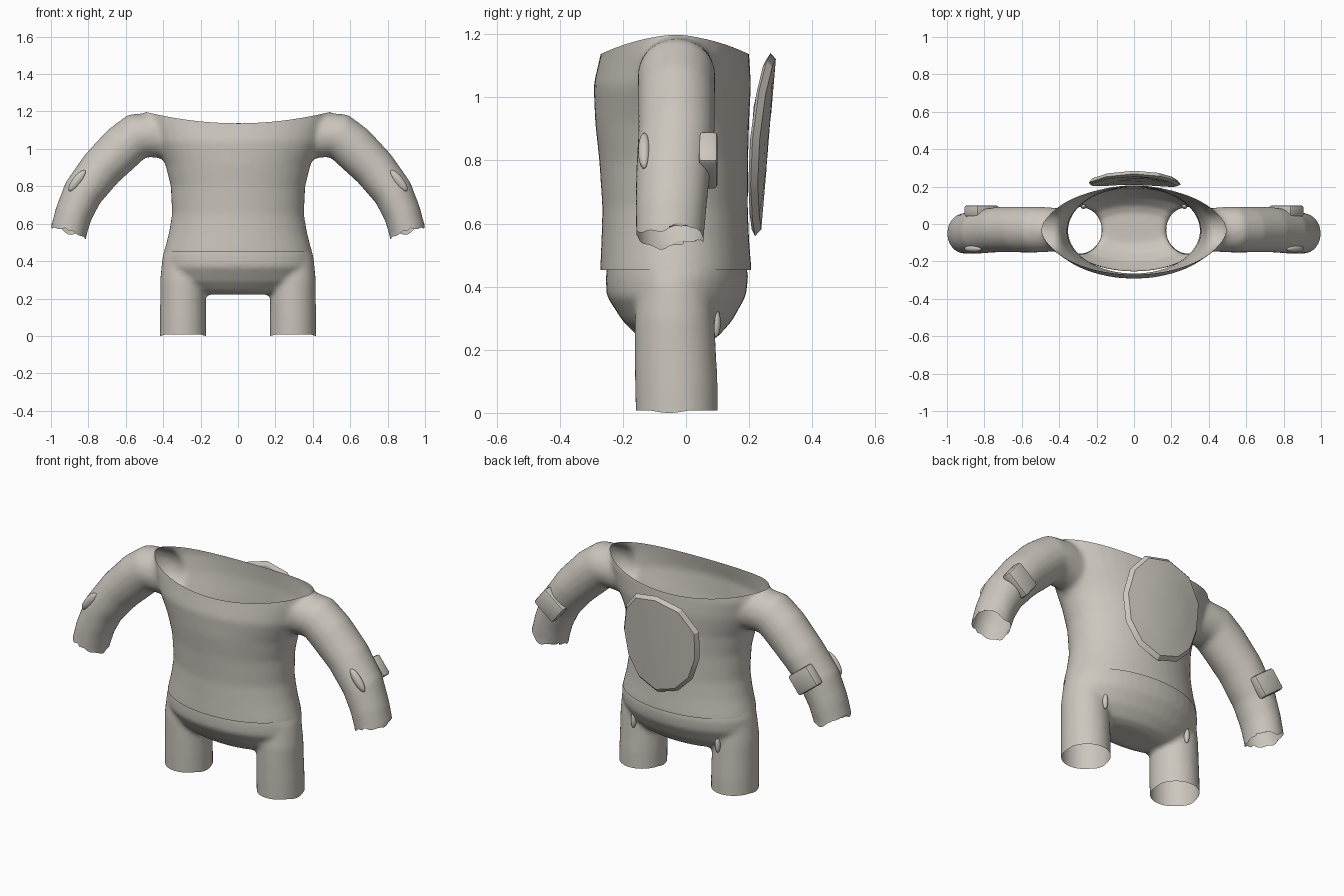
import bpy, bmesh, math
from mathutils import Vector

if "Cube" in bpy.data.objects:
    bpy.data.objects.remove(bpy.data.objects["Cube"])

cloth = bpy.data.materials.new("warm_grey_cloth")
cloth.diffuse_color = (0.60, 0.565, 0.51, 1)
cloth.use_nodes = True
cloth.node_tree.nodes["Principled BSDF"].inputs["Base Color"].default_value = cloth.diffuse_color


def finish(name, bm, angle=40):
    me = bpy.data.meshes.new(name)
    bm.to_mesh(me)
    bm.free()
    ob = bpy.data.objects.new(name, me)
    bpy.context.collection.objects.link(ob)
    me.materials.append(cloth)
    bpy.ops.object.select_all(action='DESELECT')
    ob.select_set(True)
    bpy.context.view_layer.objects.active = ob
    bpy.ops.object.shade_smooth_by_angle(angle=math.radians(angle))
    return ob


def loft(bm, rings):
    """Closed solid through a list of point rings."""
    vs = [[bm.verts.new(p) for p in r] for r in rings]
    n = len(vs[0])
    for a, b in zip(vs, vs[1:]):
        for i in range(n):
            j = (i + 1) % n
            bm.faces.new((a[i], a[j], b[j], b[i]))
    bm.faces.new(vs[0])
    bm.faces.new(vs[-1])


def ring(c, u, v, n=40):
    return [c + u * math.cos(2 * math.pi * i / n) + v * math.sin(2 * math.pi * i / n)
            for i in range(n)]


def flat_rings(sections, x=0):
    """Horizontal ellipses from (z, half width, front y, back y)."""
    return [ring(Vector((x, (f + b) / 2, z)), Vector((w, 0, 0)), Vector((0, (b - f) / 2, 0)))
            for z, w, f, b in sections]


def fuse(bm, voxel, smooth):
    """Melt overlapping solids into one soft skin."""
    bmesh.ops.recalc_face_normals(bm, faces=bm.faces[:])
    me = bpy.data.meshes.new("fuse_tmp")
    bm.to_mesh(me)
    bm.free()
    ob = bpy.data.objects.new("fuse_tmp", me)
    bpy.context.collection.objects.link(ob)
    m = ob.modifiers.new("remesh", 'REMESH')
    m.mode, m.voxel_size = 'VOXEL', voxel
    s = ob.modifiers.new("smooth", 'SMOOTH')
    s.factor, s.iterations = 0.5, smooth
    dg = bpy.context.evaluated_depsgraph_get()
    out = bmesh.new()
    out.from_mesh(ob.evaluated_get(dg).to_mesh())
    bpy.data.objects.remove(ob)
    bpy.data.meshes.remove(me)
    return out


def cut(bm, co, no, keep=lambda c: True):
    """Slice open, removing the side the normal points to."""
    faces = [f for f in bm.faces if keep(f.calc_center_median())]
    edges = {e for f in faces for e in f.edges}
    verts = {v for f in faces for v in f.verts}
    bmesh.ops.bisect_plane(bm, geom=faces + list(edges) + list(verts), dist=1e-5,
                           plane_co=co, plane_no=no, clear_outer=True)


# Shirt: torso plus two bent sleeves
bm = bmesh.new()
loft(bm, flat_rings([(0.38, .40, -.27, .205), (0.45, .396, -.272, .208), (0.55, .37, -.268, .2),
                     (0.65, .353, -.265, .196), (0.8, .36, -.275, .197), (0.92, .39, -.288, .2),
                     (1.04, .45, -.293, .206), (1.14, .482, -.27, .2), (1.2, .482, -.26, .19),
                     (1.34, .482, -.26, .19)]))
arm = [(.36, 1.06, .115, .11), (.46, 1.075, .12, .12), (.54, 1.07, .123, .123), (.615, 1.01, .123, .122),
       (.73, .895, .116, .121), (.83, .765, .108, .118), (.88, .65, .1, .113), (.905, .56, .098, .108),
       (.925, .45, .098, .106)]
for s in (1, -1):
    rings = []
    for i, (x, z, r, ry) in enumerate(arm):
        a, b = arm[max(i - 1, 0)], arm[min(i + 1, len(arm) - 1)]
        t = Vector((b[0] - a[0], 0, b[1] - a[1])).normalized()
        rings.append(ring(Vector((s * x, -.03 - .02 * max(0, (x - .75) / .15), z)),
                          Vector((-t.z * r * s, 0, t.x * r)), Vector((0, ry, 0))))
    loft(bm, rings)
bm = fuse(bm, 0.015, 6)
cut(bm, (0, 0, .452), (0, 0, -1), lambda c: abs(c.x) < .6)
for s in (1, -1):
    cut(bm, (s * .81, 0, .53), (s * .3, 0, -.95), lambda c: c.x * s > .7)
# Neckline dips in the middle: bend flat, slice, bend back
dip = lambda v: .25 * min(abs(v.co.x), .62) ** 2
for v in bm.verts:
    v.co.z -= dip(v)
cut(bm, (0, 0, 1.137), (0, 0, 1))
for v in bm.verts:
    v.co.z += dip(v)
# Ragged cuffs
for v in bm.verts:
    if v.is_boundary and abs(v.co.x) > .7:
        a = math.atan2(v.co.y + .05, abs(v.co.x) - .905)
        v.co.z += .012 * math.sin(3 * a) + .006 * math.sin(7 * a)
finish("shirt", bm, 60)

# Trousers: pelvis plus two straight legs
bm = bmesh.new()
loft(bm, flat_rings([(.222, .2, -.10, .06), (.24, .28, -.15, .10), (.29, .36, -.2, .145),
                     (.37, .40, -.252, .19), (.43, .402, -.254, .197), (.48, .388, -.25, .19),
                     (.55, .38, -.25, .19)]))
for s in (1, -1):
    loft(bm, flat_rings([(-.06, .124, -.158, .102), (.1, .124, -.162, .1), (.2, .122, -.163, .095),
                         (.3, .122, -.163, .09), (.42, .11, -.15, .08)], s * .294))
bm = fuse(bm, 0.014, 5)
cut(bm, (0, 0, .475), (0, 0, 1))
cut(bm, (0, 0, .006), (0, 0, -1))
for v in bm.verts:
    if v.is_boundary and v.co.z < .1:
        v.co.z += .006 * math.sin(v.co.y * 30)
finish("trousers", bm, 60)

# Back plate: faceted curved shield
outline = [(0, 1.14), (.14, 1.115), (.22, 1.02), (.25, .87), (.225, .72), (.15, .61), (.03, .56),
           (-.1, .6), (-.19, .69), (-.235, .82), (-.24, .98), (-.15, 1.1)]


def plate_ring(k, off):
    pts = []
    for x, z in outline:
        px, pz = x * k, .86 + (z - .86) * k
        pts.append(Vector((px, .237 + .085 * (pz - .56) - .55 * px * px + off, pz)))
    return pts


bm = bmesh.new()
loft(bm, [plate_ring(k, o) for k, o in
          ((.4, -.025), (.93, -.03), (1, -.018), (.93, 0), (.6, 0), (.3, 0))])
bmesh.ops.recalc_face_normals(bm, faces=bm.faces[:])
finish("back_plate", bm, 25)


def blob(name, loc, size, tilt, box=False):
    """Small pad, tilted about y."""
    bm = bmesh.new()
    if box:
        bmesh.ops.create_cube(bm, size=1)
    else:
        bmesh.ops.create_uvsphere(bm, u_segments=16, v_segments=10, radius=.5)
    bmesh.ops.scale(bm, vec=size, verts=bm.verts[:])
    if box:
        bmesh.ops.bevel(bm, geom=bm.edges[:], offset=.012, segments=2, affect='EDGES', profile=.5)
    ob = finish(name, bm)
    ob.location, ob.rotation_euler = loc, (0, tilt, 0)


# Elbow pads, sleeve patches and trouser tabs on both sides
for s, side in ((1, "right"), (-1, "left")):
    t = -s * math.radians(38)
    blob(side + "_elbow_pad", (s * .815, .07, .80), (.15, .06, .12), t, True)
    blob(side + "_front_patch", (s * .86, -.132, .83), (.05, .04, .14), t)
    blob(side + "_inner_patch", (s * .748, -.075, .75), (.05, .07, .165), t)
    blob(side + "_trouser_tab", (s * .27, .095, .285), (.03, .03, .09), 0)
